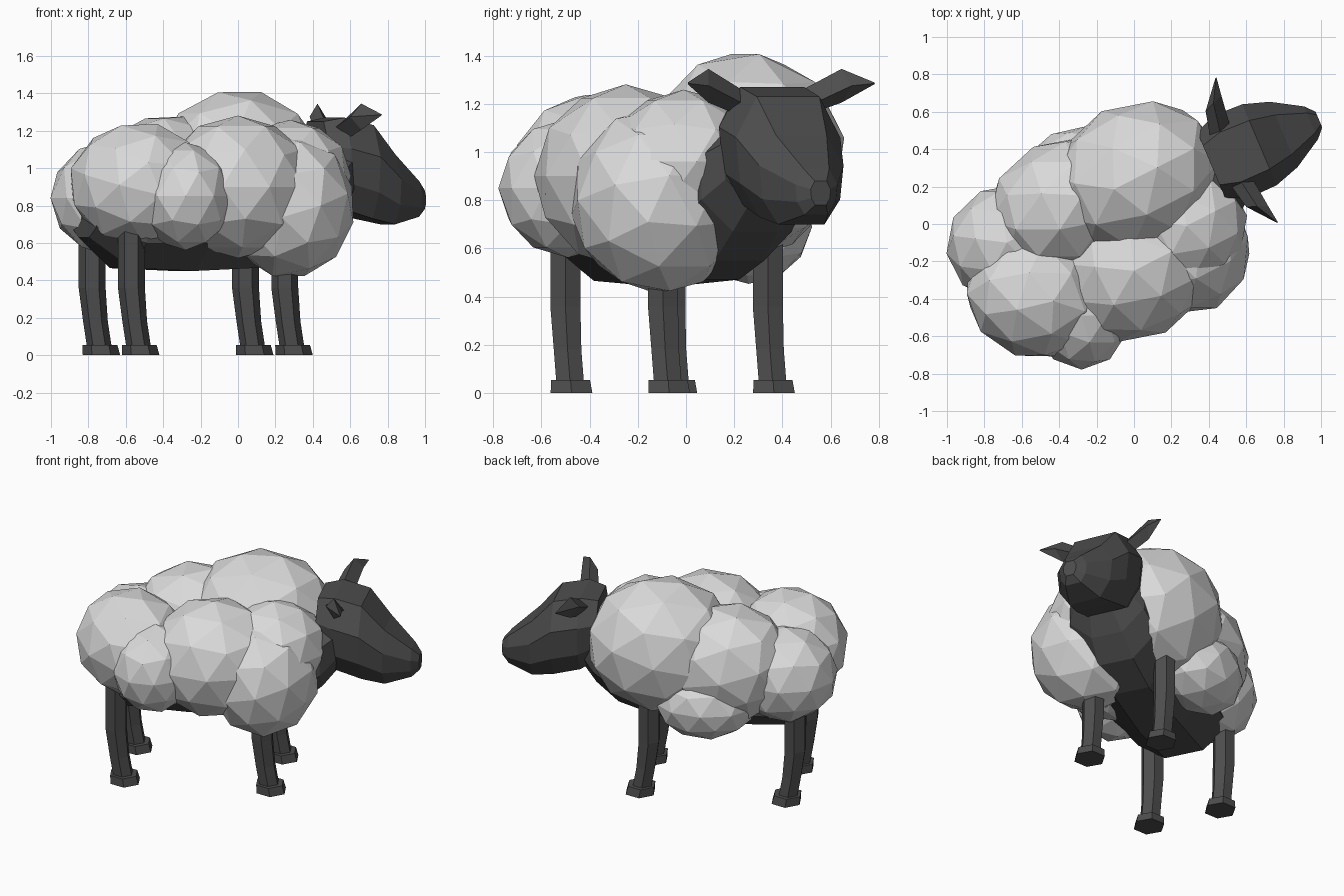
import bpy, bmesh, math
from mathutils import Vector, Matrix

if "Cube" in bpy.data.objects:
    bpy.data.objects.remove(bpy.data.objects["Cube"])


def material(name, value):
    mat = bpy.data.materials.new(name)
    mat.use_nodes = True
    mat.diffuse_color = (value, value, value, 1)
    mat.node_tree.nodes["Principled BSDF"].inputs["Base Color"].default_value = (value, value, value, 1)
    return mat


WOOL = material("pale wool", 0.7)
SKIN = material("dark skin", 0.075)
HEADING = 27
HEAD_TURN = math.radians(23)


def finish(name, bm, mat):
    bmesh.ops.recalc_face_normals(bm, faces=bm.faces)
    mesh = bpy.data.meshes.new(name)
    bm.to_mesh(mesh)
    bm.free()
    mesh.materials.append(mat)
    obj = bpy.data.objects.new(name, mesh)
    bpy.context.scene.collection.objects.link(obj)


def clump(name, centre, radii, yaw=HEADING, roll=0):
    """Faceted ellipsoid of wool; roll turns the facets before scaling."""
    bm = bmesh.new()
    bmesh.ops.create_icosphere(bm, subdivisions=2, radius=1.03)
    bm.transform(Matrix.Translation(centre) @ Matrix.Rotation(math.radians(yaw), 4, "Z")
                 @ Matrix.Diagonal((*radii, 1)) @ Matrix.Rotation(math.radians(roll), 4, "Y"))
    finish(name, bm, WOOL)


def loft(name, rings):
    """Skin a list of equal-length point rings and cap both ends."""
    bm = bmesh.new()
    loops = [[bm.verts.new(p) for p in ring] for ring in rings]
    n = len(loops[0])
    for a, b in zip(loops, loops[1:]):
        for i in range(n):
            j = (i + 1) % n
            bm.faces.new((a[i], a[j], b[j], b[i]))
    bm.faces.new(loops[0])
    bm.faces.new(loops[-1])
    finish(name, bm, SKIN)


def hexagon(centre, radius):
    return [centre + Vector((math.cos(k * math.pi / 3), math.sin(k * math.pi / 3), 0)) * radius
            for k in range(6)]


# Wool clumps
clump("shoulder_wool_left", (0.01, 0.245, 0.99), (0.46, 0.39, 0.42), roll=-16)
clump("back_wool", (-0.38, 0.1, 0.91), (0.41, 0.34, 0.37), roll=16)
clump("rump_wool", (-0.68, -0.1, 0.84), (0.32, 0.3, 0.3))
clump("hip_wool_right", (-0.53, -0.38, 0.91), (0.37, 0.33, 0.33), yaw=-18, roll=16)
clump("flank_wool_right", (-0.28, -0.49, 0.85), (0.25, 0.28, 0.28), yaw=0)
clump("side_wool_right", (0.0, -0.25, 0.9), (0.41, 0.36, 0.37))
clump("chest_wool_right", (0.27, -0.11, 0.8), (0.34, 0.37, 0.38), roll=-16)
clump("shoulder_wool_right", (0.28, -0.01, 0.96), (0.32, 0.31, 0.29))
clump("flank_wool_left", (-0.33, 0.26, 0.69), (0.31, 0.24, 0.23))

# Body and neck under the wool, one barrel along the heading
forward = Vector((math.cos(math.radians(HEADING)), math.sin(math.radians(HEADING)), 0))
left = Vector((-forward.y, forward.x, 0))


def barrel_ring(along, half, low, high):
    rise = (high - low) / 2
    centre = Vector((-0.2, -0.05, low + rise)) + forward * along
    corners = [(k + 0.5) * math.pi / 4 for k in range(8)]
    return [centre + (left * half * math.cos(a) + Vector((0, 0, rise * math.sin(a)))) * 1.08 for a in corners]


loft("body", [barrel_ring(*s) for s in (
    (-0.7, 0.15, 0.63, 0.82), (-0.48, 0.31, 0.465, 0.92), (-0.1, 0.33, 0.45, 0.95), (0.36, 0.29, 0.47, 1.05),
    (0.6, 0.28, 0.55, 1.08), (0.74, 0.25, 0.67, 1.12), (0.83, 0.18, 0.78, 1.15))])

# Legs and hooves
hooves = {
    "hind_hoof_left": (-0.73, -0.04),
    "hind_hoof_right": (-0.52, -0.475),
    "front_hoof_left": (0.09, 0.365),
    "front_hoof_right": (0.3, -0.07),
}
for name, (x, y) in hooves.items():
    foot = Vector((x, y, 0))
    loft(name, [hexagon(foot, 0.1), hexagon(foot + Vector((-0.008, -0.004, 0.055)), 0.093)])
    path = [(-0.056, 0.8), (-0.056, 0.36), (-0.036, 0.18), (-0.012, 0.04)]
    loft(name.replace("hoof", "leg"),
         [hexagon(foot + forward * f + Vector((0, 0, z)), 0.072 if z > 0.3 else 0.066) for f, z in path])

# Head, built nose-forward and then turned into place
place = Matrix.Translation((0.45, 0.33, 0)) @ Matrix.Rotation(HEAD_TURN, 4, "Z")


def head_ring(u, half, low, high):
    span = high - low
    right_half = [(0.6, high), (1, low + span * 0.66), (0.92, low + span * 0.28), (0.55, low)]
    outline = right_half + [(-v, z) for v, z in reversed(right_half)]
    return [place @ Vector((u, v * half, z)) for v, z in outline]


loft("head", [head_ring(*s) for s in (
    (-0.04, 0.19, 0.85, 1.25), (0.07, 0.24, 0.78, 1.27), (0.24, 0.235, 0.73, 1.23),
    (0.38, 0.19, 0.7, 1.07), (0.54, 0.095, 0.74, 0.93), (0.585, 0.045, 0.78, 0.88))])

# Ears: flattened diamonds, mirrored across the head
for side, name in ((1, "ear_left"), (-1, "ear_right")):
    rings = []
    for u, v, z, wide, tall in ((0.07, 0.13, 1.2, 0.065, 0.055), (0.1, 0.3, 1.275, 0.055, 0.07),
                                (0.165, 0.42, 1.285, 0.004, 0.004)):
        rings.append([place @ Vector((u + a * wide, side * (v + a * wide * 0.4), z + b * tall))
                      for a, b in ((1, 0), (0, 1), (-1, 0), (0, -1))])
    loft(name, rings)
